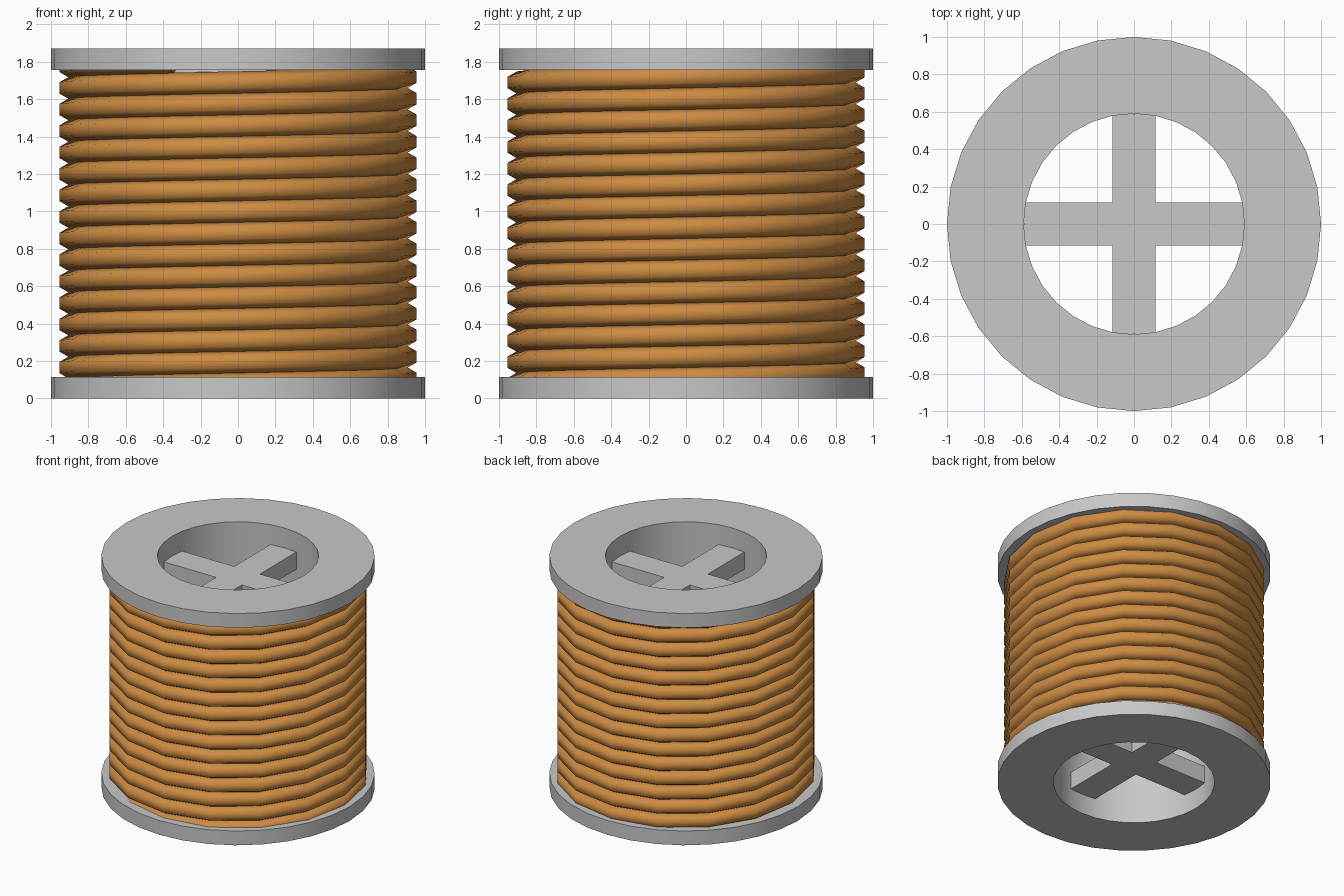
import bpy, bmesh, math

if "Cube" in bpy.data.objects:
    bpy.data.objects.remove(bpy.data.objects["Cube"])


def material(name, rgb):
    m = bpy.data.materials.new(name)
    m.diffuse_color = (*rgb, 1.0)
    m.use_nodes = True
    m.node_tree.nodes["Principled BSDF"].inputs["Base Color"].default_value = m.diffuse_color
    return m


GREY = material("spool grey", (0.58, 0.58, 0.58))
ORANGE = material("thread orange", (0.61, 0.26, 0.055))


def make_object(name, bm, mat, smooth_angle=None):
    bmesh.ops.recalc_face_normals(bm, faces=bm.faces)
    mesh = bpy.data.meshes.new(name)
    bm.to_mesh(mesh)
    bm.free()
    mesh.materials.append(mat)
    ob = bpy.data.objects.new(name, mesh)
    bpy.context.collection.objects.link(ob)
    if smooth_angle:
        bpy.ops.object.select_all(action='DESELECT')
        ob.select_set(True)
        bpy.context.view_layer.objects.active = ob
        bpy.ops.object.shade_smooth_by_angle(angle=math.radians(smooth_angle))
    return ob


def bridge(bm, a, b):
    n = len(a)
    for i in range(n):
        bm.faces.new((a[i], a[(i + 1) % n], b[(i + 1) % n], b[i]))


# Spool: closed (radius, z) profile turned round the axis
HEIGHT, RIM, BORE, BARREL = 1.87, 0.115, 0.59, 0.86
profile = [(BORE, 0), (1, 0), (1, RIM), (BARREL, RIM),
           (BARREL, HEIGHT - RIM), (1, HEIGHT - RIM), (1, HEIGHT), (BORE, HEIGHT)]
SIDES = 32
bm = bmesh.new()
rings = []
for r, z in profile:
    rings.append([bm.verts.new((r * math.cos(2 * math.pi * i / SIDES),
                                r * math.sin(2 * math.pi * i / SIDES), z))
                  for i in range(SIDES)])
for k in range(len(rings)):
    bridge(bm, rings[k], rings[(k + 1) % len(rings)])
make_object("spool", bm, GREY, 30)


# Cross braces recessed inside both ends of the bore
def cross(name, z0, z1):
    w, l = 0.115, 0.588
    corner = [(l, -w), (l, w), (w, w)]
    outline = []
    for q in range(4):
        c, s = round(math.cos(q * math.pi / 2)), round(math.sin(q * math.pi / 2))
        outline += [(c * x - s * y, s * x + c * y) for x, y in corner]
    bm = bmesh.new()
    low = [bm.verts.new((x, y, z0)) for x, y in outline]
    high = [bm.verts.new((x, y, z1)) for x, y in outline]
    bridge(bm, low, high)
    bm.faces.new(low)
    bm.faces.new(high)
    make_object(name, bm, GREY)


cross("bottom_cross", 0.16, 0.30)
cross("top_cross", HEIGHT - 0.30, HEIGHT - 0.16)

# Thread: hexagonal strand wound as a right-handed helix, 16 steps per turn
STEPS, PITCH, WIRE, RADIUS = 16, 0.115, 0.06, 0.903
Z_LEFT = 0.165           # strand height where it first passes the -x side
bm = bmesh.new()
rings = []
for i in range(-14, STEPS * 14 + 4):
    a = math.pi + 2 * math.pi * i / STEPS
    z = Z_LEFT + PITCH * i / STEPS
    if not 0.063 <= z <= HEIGHT - 0.063:
        continue
    ring = []
    for k in range(6):
        t = math.radians(30 + 60 * k)
        r = RADIUS + WIRE * math.cos(t)
        ring.append(bm.verts.new((r * math.cos(a), r * math.sin(a),
                                  z + WIRE * math.sin(t))))
    rings.append(ring)
for a, b in zip(rings, rings[1:]):
    bridge(bm, a, b)
bm.faces.new(rings[0])
bm.faces.new(rings[-1])
make_object("thread", bm, ORANGE, 75)
